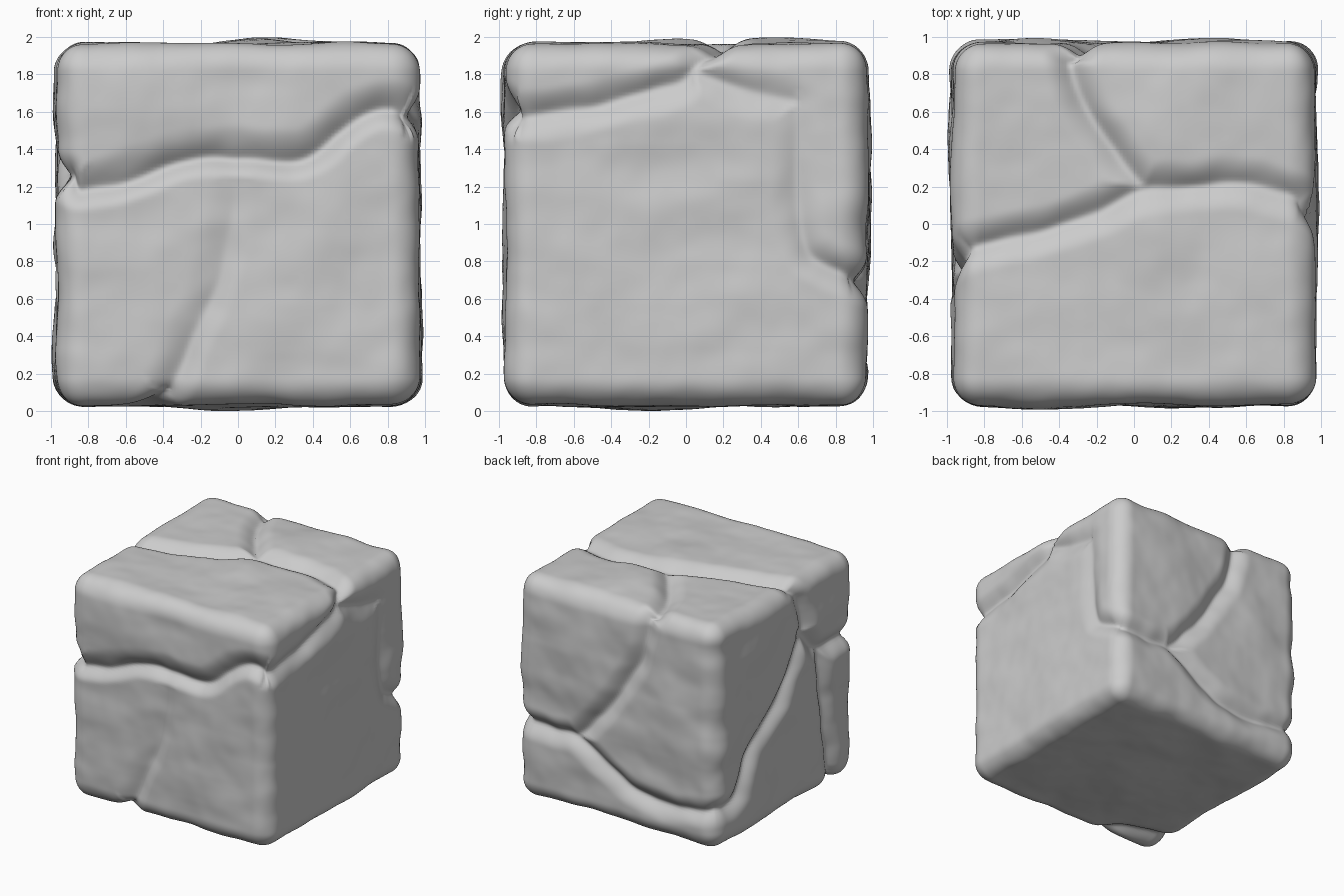
import bpy, bmesh
from mathutils import Vector, noise, kdtree

if "Cube" in bpy.data.objects:
    bpy.data.objects.remove(bpy.data.objects["Cube"], do_unlink=True)

HALF, RADIUS, CUTS = 0.968, 0.15, 105
samples = []  # crack points: position, depth, width, wide side


def round_box(p):
    """Move a point onto the rounded block; return the position and normal."""
    inner = HALF - RADIUS
    core = Vector([max(-inner, min(inner, c)) for c in p])
    normal = (Vector(p) - core).normalized()
    return core + normal * RADIUS, normal


def crack(face, points, start=0.085, end=0.085, width=0.15, side=(0, 0, 0)):
    """Sample a smooth curve on one face, its depth going from start to end."""
    pts = [Vector(p) for p in points]
    pts = [pts[0]] + pts + [pts[-1]]
    spans = len(points) - 1
    for k, (a, b, c, d) in enumerate(zip(pts, pts[1:], pts[2:], pts[3:])):
        steps = max(2, int((c - b).length / 0.006))
        for i in range(steps + 1):
            t = i / steps
            q = 0.5 * (2 * b + (c - a) * t + (2 * a - 5 * b + 4 * c - d) * t**2
                       + (3 * b - a - 3 * c + d) * t**3)
            pos, _ = round_box(face(q.x, q.y))
            depth = start + (end - start) * (k + t) / spans
            samples.append((pos, depth, width, Vector(side)))


def front(x, z): return (x, -HALF, z - 1)
def back(x, z): return (x, HALF, z - 1)
def left(y, z): return (HALF, y, z - 1)
def right(y, z): return (-HALF, y, z - 1)
def top(x, y): return (x, y, HALF)
def bottom(x, y): return (x, y, -HALF)


# Front: wavy crack under the upper slab, and a branch running down
crack(front, [(-.97, 1.26), (-.85, 1.18), (-.6, 1.22), (-.3, 1.33), (0, 1.35),
              (.35, 1.34), (.55, 1.49), (.75, 1.6), (.97, 1.57)], side=(0, 0, .25))
crack(front, [(0, 1.2), (-.08, .75), (-.25, .35), (-.38, .03)],
      start=0.01, end=0.07, side=(-.25, 0, 0))
# Top: long crack and a branch to the back
crack(top, [(-.97, -.14), (-.85, -.12), (-.5, -.04), (-.2, .06), (.05, .18),
            (.3, .2), (.55, .22), (.75, .18), (.97, .11)], start=0.08, end=0.07)
crack(top, [(-.3, .97), (-.34, .88), (-.27, .65), (-.12, .4), (.05, .18)],
      end=0.07)
# Side at +x: slab edge, and a long step down to the back corner
crack(left, [(-.97, 1.57), (-.6, 1.61), (-.3, 1.68), (0, 1.78), (.11, 1.97)],
      start=0.075, end=0.07)
crack(left, [(.06, 1.82), (.3, 1.72), (.6, 1.66)], start=0.06, end=0.03)
crack(left, [(.6, 1.66), (.6, 1.2), (.63, .9), (.75, .78), (.97, .72)],
      start=0.02, end=0.08)
# Back: forked crack
crack(back, [(.97, .72), (.66, .68), (.4, .68), (.14, .53), (-.12, .38),
             (-.49, .32), (-.97, .38)], end=0.07)
crack(back, [(.4, .68), (.08, 1.05), (-.23, 1.56), (-.3, 1.97)],
      start=0.08, end=0.07)
# Side at -x: diagonal crack and the front corner piece
crack(right, [(.97, .38), (.68, .42), (.46, .75), (.09, 1), (-.21, 1.4),
              (-.28, 1.6), (-.14, 1.97)], start=0.07, end=0.08)
crack(right, [(-.25, 1.5), (-.5, 1.27), (-.97, 1.26)])
crack(right, [(-.5, 1.27), (-.55, .78), (-.66, .03)], end=0.07)
# Underside: shallow crack around the corner piece
crack(bottom, [(-.38, -.97), (-.55, -.75), (-.97, -.66)], start=0.06, end=0.06)

# Broad swellings and hollows: centre, radius, height
swells = [(Vector(c), r, h) for c, r, h in (
    (top(.15, .5), .45, .026), (top(.1, -.1), .3, .022), (bottom(0, -.2), .6, .024),
    (right(.4, .3), .5, .024), (right(.3, 1.65), .4, .02), (left(.1, .4), .6, .02),
    (left(.85, 1.3), .35, .02), (front(-.5, 1.65), .5, .022),
    (front(.3, .75), .5, .014), (back(.4, 1.4), .5, .022),
    (back(-.6, 1), .5, .022), (back(.2, .1), .5, -.02))]

tree = kdtree.KDTree(len(samples))
for i, s in enumerate(samples):
    tree.insert(s[0], i)
tree.balance()

# Stone block: dense rounded cube, carved and weathered
bm = bmesh.new()
bmesh.ops.create_cube(bm, size=2 * HALF)
bmesh.ops.subdivide_edges(bm, edges=bm.edges[:], cuts=CUTS, use_grid_fill=True)
for v in bm.verts:
    pos, normal = round_box(v.co)
    wobble = noise.noise_vector(pos * 5) * 0.015
    _, i, _ = tree.find(pos + wobble)
    near, depth, width, side = samples[i]
    offset = pos + wobble - near
    dist = (offset.length_squared + 0.02**2) ** 0.5
    width *= 1 + offset.dot(side) / dist
    carve = depth * 1.2 * max(0, 1 - dist / width) ** 2
    swell = sum(h * max(0, 1 - (pos - c).length_squared / r**2) ** 2
                for c, r, h in swells)
    streaks = Vector((pos.x * 2.2, pos.y * 2.2 + pos.x, pos.z * 4.5))
    rough = (noise.noise(streaks) * 0.013 + noise.noise(pos * 3.3) * 0.01
             + noise.noise(pos * 8) * 0.003)
    v.co = pos + normal * (swell + rough - carve)

# Stand the block on the ground
lowest = min(v.co.z for v in bm.verts)
bmesh.ops.translate(bm, verts=bm.verts, vec=(0, 0, -lowest))

mesh = bpy.data.meshes.new("stone_block")
bm.to_mesh(mesh)
bm.free()
for poly in mesh.polygons:
    poly.use_smooth = True
block = bpy.data.objects.new("stone_block", mesh)
bpy.context.collection.objects.link(block)

stone = bpy.data.materials.new("stone_grey")
stone.use_nodes = True
colour = (0.6, 0.6, 0.6, 1)
stone.diffuse_color = colour
stone.node_tree.nodes["Principled BSDF"].inputs["Base Color"].default_value = colour
mesh.materials.append(stone)
